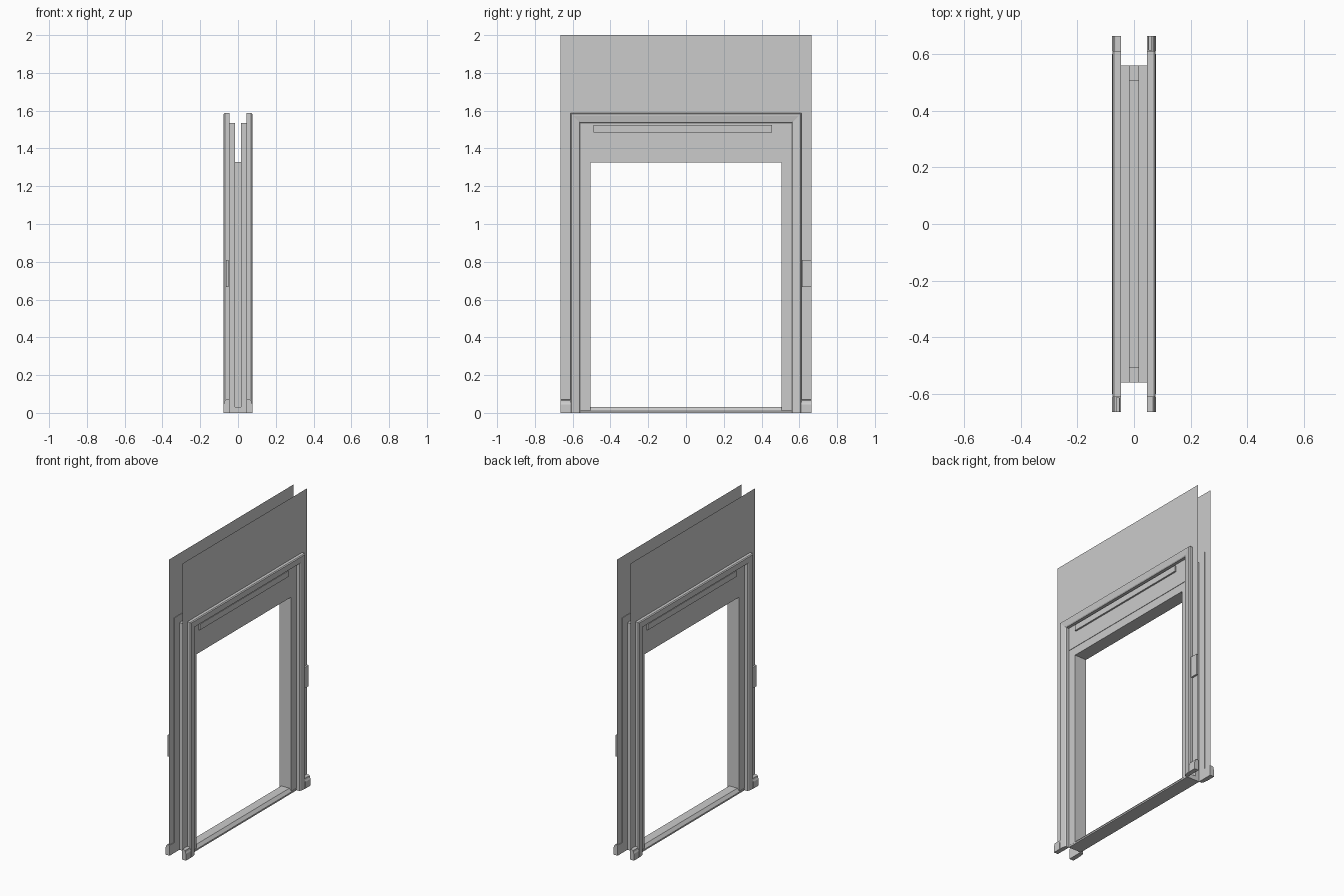
import bpy
import bmesh
from mathutils import Vector

cube = bpy.data.objects.get("Cube")
if cube:
    bpy.data.objects.remove(cube, do_unlink=True)

GREY = (0.6, 0.6, 0.6, 1.0)
mat = bpy.data.materials.new("painted grey")
mat.use_nodes = True
mat.diffuse_color = GREY
mat.node_tree.nodes["Principled BSDF"].inputs["Base Color"].default_value = GREY


def finish(name, bm, bevel=0.0):
    bmesh.ops.recalc_face_normals(bm, faces=bm.faces)
    mesh = bpy.data.meshes.new(name)
    bm.to_mesh(mesh)
    bm.free()
    mesh.materials.append(mat)
    obj = bpy.data.objects.new(name, mesh)
    bpy.context.collection.objects.link(obj)
    if bevel:
        mod = obj.modifiers.new("Bevel", "BEVEL")
        mod.width = bevel
        mod.segments = 2
    return obj


def box(name, lo, hi, bevel=0.0):
    lo, hi = Vector(lo), Vector(hi)
    lo, hi = (Vector(map(min, lo, hi)), Vector(map(max, lo, hi)))
    bm = bmesh.new()
    bmesh.ops.create_cube(bm, size=1)
    for v in bm.verts:
        v.co = (lo + hi) / 2 + v.co * (hi - lo)
    return finish(name, bm, bevel)


def prism(name, points, offset):
    """Extrude a closed outline by an offset; no offset leaves a flat sheet."""
    bm = bmesh.new()
    face = bm.faces.new([bm.verts.new(p) for p in points])
    if offset:
        new = bmesh.ops.extrude_face_region(bm, geom=[face])["geom"]
        verts = [g for g in new if isinstance(g, bmesh.types.BMVert)]
        bmesh.ops.translate(bm, vec=offset, verts=verts)
    return finish(name, bm)


def arch(x, inner, outer, top_in, top_out):
    """Outline of an upside-down U standing on the floor."""
    return [(x, y, z) for y, z in (
        (-outer, 0), (-outer, top_out), (outer, top_out), (outer, 0),
        (inner, 0), (inner, top_in), (-inner, top_in), (-inner, 0))]


WALL, OPEN, HEAD = 0.05, 0.505, 1.325   # wall plane, opening half width, opening height
EDGE, JAMB, TOP = 0.665, 0.56, 1.535    # wall half width, frame half width, frame top

for s, side in ((1, "left"), (-1, "right")):
    # Thin wall sheet around the doorway
    prism(side + "_wall", arch(s * WALL, JAMB, EDGE, TOP, 2.0), None)

    # Casing, swept as a rounded section around the opening
    section = ((0.0, 0.046), (0.0, 0.066), (0.006, 0.071), (0.040, 0.077),
               (0.047, 0.076), (0.052, 0.070), (0.052, 0.046))
    bm = bmesh.new()
    rows = []
    for d, x in section:
        y, z = JAMB + d, TOP + d
        rows.append([bm.verts.new((s * x, py, pz))
                     for py, pz in ((-y, 0), (-y, z), (y, z), (y, 0))])
    for a, b in zip(rows, rows[1:] + rows[:1]):
        for i in range(3):
            bm.faces.new((a[i], a[i + 1], b[i + 1], b[i]))
    for end in (0, 3):
        bm.faces.new([r[end] for r in rows])
    finish(side + "_casing", bm)

    # Frame posts and header panel, leaving a slot along the middle
    for e, end in ((1, "back"), (-1, "front")):
        box(f"{side}_{end}_post", (s * 0.016, e * OPEN, 0),
            (s * 0.044, e * JAMB, 1.38))
    box(side + "_header_stop", (s * 0.016, -OPEN, HEAD), (s * 0.044, OPEN, 1.38))
    box(side + "_header_panel", (s * 0.016, -JAMB, 1.38), (s * 0.047, JAMB, TOP))

    # Long raised strip on the header
    box(side + "_header_strip", (s * 0.047, -s * 0.49, 1.485),
        (s * 0.058, s * 0.455, 1.525))

    # Short baseboard ends beside the casing
    profile = ((0.046, 0), (0.077, 0), (0.077, 0.045), (0.072, 0.055),
               (0.070, 0.066), (0.064, 0.07), (0.046, 0.07))
    for e, end in ((1, "back"), (-1, "front")):
        prism(f"{side}_{end}_baseboard",
              [(s * x, e * 0.61, z) for x, z in profile], (0, e * (EDGE - 0.61), 0))

    # Control plate cut off by the wall edge
    box(side + "_control_plate", (s * WALL, s * 0.613, 0.667),
        (s * 0.064, s * EDGE, 0.81), 0.002)

# Reveal lining inside the opening
for e, end in ((1, "back"), (-1, "front")):
    box(end + "_reveal", (-0.044, e * OPEN, 0), (0.044, e * (OPEN + 0.004), HEAD))
box("soffit", (-0.044, -OPEN, HEAD), (0.044, OPEN, HEAD + 0.003))

# Threshold with sloped edges
sill = ((-0.047, 0), (-0.047, 0.01), (-0.03, 0.03), (0.03, 0.03), (0.047, 0.01), (0.047, 0))
prism("threshold", [(x, -JAMB, z) for x, z in sill], (0, 2 * JAMB, 0))
